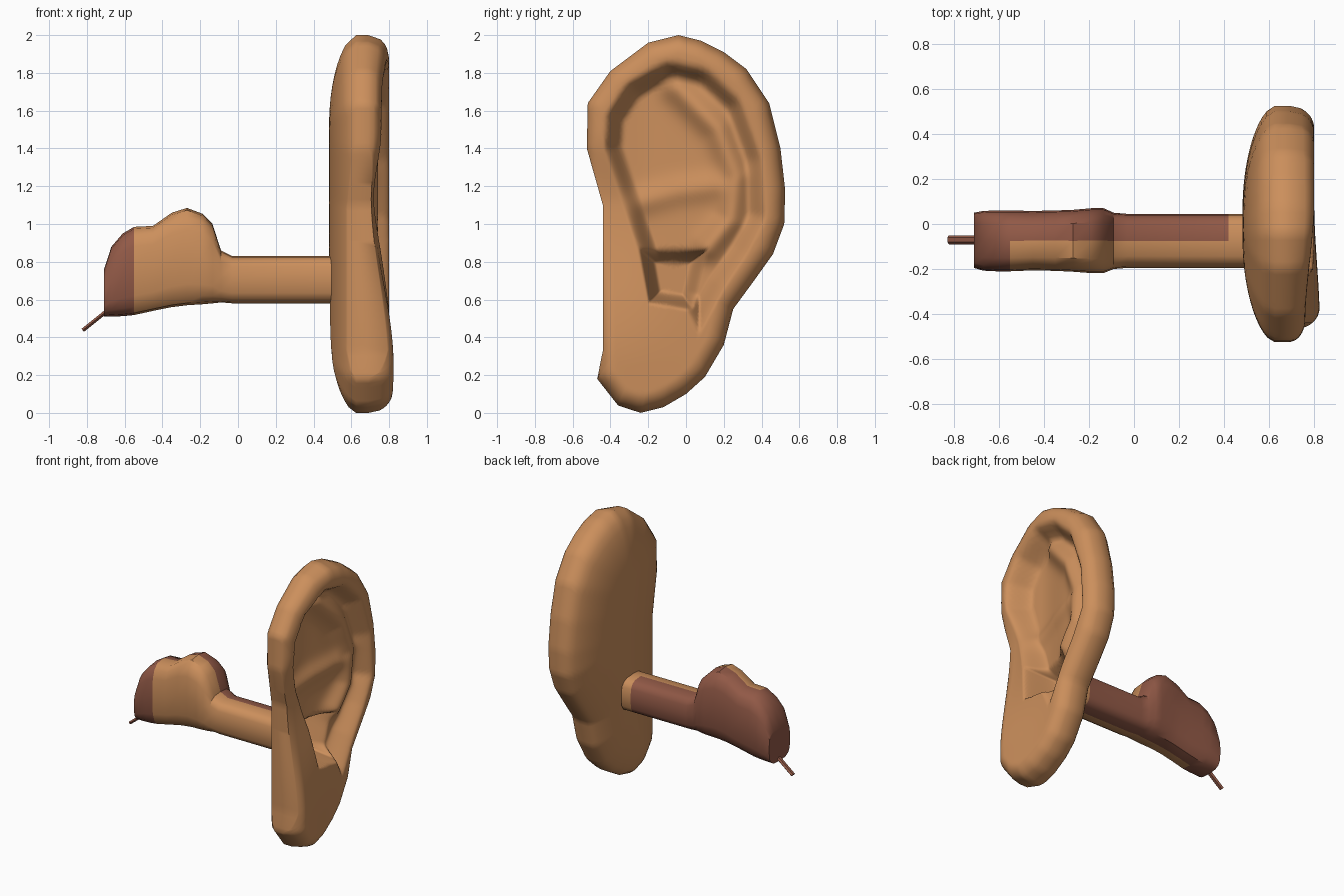
import bpy, bmesh, math
from mathutils import Vector

if "Cube" in bpy.data.objects:
    bpy.data.objects.remove(bpy.data.objects["Cube"])


def material(name, rgb):
    m = bpy.data.materials.new(name)
    m.diffuse_color = (*rgb, 1)
    m.use_nodes = True
    m.node_tree.nodes["Principled BSDF"].inputs["Base Color"].default_value = m.diffuse_color
    return m


TAN = material("tan_skin", (0.60, 0.275, 0.107))
BROWN = material("brown_tissue", (0.285, 0.10, 0.062))


def finish(bm, name, mats, rule=None, angle=35):
    bmesh.ops.recalc_face_normals(bm, faces=bm.faces)
    for f in bm.faces:
        f.material_index = rule(f.calc_center_median()) if rule else 0
    me = bpy.data.meshes.new(name)
    bm.to_mesh(me)
    bm.free()
    ob = bpy.data.objects.new(name, me)
    bpy.context.collection.objects.link(ob)
    for m in mats:
        me.materials.append(m)
    bpy.ops.object.select_all(action='DESELECT')
    ob.select_set(True)
    bpy.context.view_layer.objects.active = ob
    bpy.ops.object.shade_smooth_by_angle(angle=math.radians(angle))
    return ob


def step(a, b, t):
    t = max(0.0, min(1.0, (t - a) / (b - a)))
    return t * t * (3 - 2 * t)


def line_dist(pts, y, z, closed=True):
    best = 9.0
    for i in range(len(pts) if closed else len(pts) - 1):
        (ay, az), (by, bz) = pts[i], pts[(i + 1) % len(pts)]
        dy, dz = by - ay, bz - az
        t = max(0, min(1, ((y - ay) * dy + (z - az) * dz) / (dy * dy + dz * dz)))
        best = min(best, math.hypot(y - ay - t * dy, z - az - t * dz))
    return best


def depth_inside(pts, y, z):
    inside = False
    for i, (ay, az) in enumerate(pts):
        by, bz = pts[i - 1]
        if (az > z) != (bz > z) and y < (by - ay) * (z - az) / (bz - az) + ay:
            inside = not inside
    return line_dist(pts, y, z) if inside else 0.0


# Ear contours in (y, z): silhouette, bowl inside the rim, canal opening, inner fold
OUTLINE = [(-.04, 2), (.08, 1.97), (.2, 1.91), (.32, 1.82), (.44, 1.64), (.5, 1.4),
           (.525, 1.18), (.52, 1), (.46, .84), (.36, .7), (.25, .55), (.2, .36),
           (.1, .19), (0, .1), (-.12, .03), (-.24, 0), (-.36, .04), (-.47, .18),
           (-.44, .33), (-.44, .7), (-.44, 1.1), (-.525, 1.4), (-.52, 1.64),
           (-.4, 1.81), (-.2, 1.96)]
# Rounding follows a slightly wider line at the flat cut beside the cheek
ROUNDING = [(-.475, z) if y == -.44 else (y, z) for y, z in OUTLINE]
BOWL = [(-.44, 1.4), (-.43, 1.58), (-.32, 1.75), (-.1, 1.87), (.12, 1.83), (.3, 1.66),
        (.41, 1.35), (.43, 1.03), (.33, .84), (.21, .66), (.07, .4), (0, .54),
        (-.2, .58), (-.26, .86)]
CANAL = [(-.25, .87), (.12, .87), (.04, .54), (-.2, .58)]
FOLD = [(-.05, 1.72), (.17, 1.5), (.27, 1.25), (.24, 1.02), (.12, .88)]
CRUS = [(-.3, 1.1), (-.05, 1.17), (.15, 1.2)]


def ear_front(y, z):
    d = min(1, line_dist(ROUNDING, y, z) / .1)
    # rim is high at the top, dips beside the bowl and swells again at the lobe
    low = .71 + .115 * step(1.15, .25, z) + .05 * step(1.1, 1.5, z)
    rim = low + (.8 - low) * step(-.45, .1, y)
    edge = .69
    x = edge + (rim - edge) * math.sqrt(1 - (1 - d) ** 2)
    floor = .60 + .08 * step(-.25, .2, y)
    floor += .06 * math.exp(-(line_dist(FOLD, y, z, False) / .07) ** 2)
    floor += .03 * math.exp(-(line_dist(CRUS, y, z, False) / .07) ** 2)
    x += (floor - x) * step(0, .11, depth_inside(BOWL, y, z))
    return x + (.508 - x) * step(0, .08, depth_inside(CANAL, y, z))


def ear_back(y, z):
    d = min(1, line_dist(ROUNDING, y, z) / .46)
    return .625 - .143 * (1 - (1 - d) ** 2) ** .6


# Outer ear: rings shrinking from the silhouette to the canal centre, front and back
CY, CZ = -.07, .71
loop = []
for i, a in enumerate(OUTLINE):
    b = OUTLINE[(i + 1) % len(OUTLINE)]
    n = max(1, round(math.dist(a, b) / .03))
    loop += [(a[0] + (b[0] - a[0]) * k / n, a[1] + (b[1] - a[1]) * k / n) for k in range(n)]

bm = bmesh.new()


def ear_side(height, rings):
    rows = []
    for r in range(rings):
        s = 1 - (r / rings)
        row = []
        for y, z in loop:
            py, pz = CY + (y - CY) * s, CZ + (z - CZ) * s
            row.append(bm.verts.new((height(py, pz), py, pz)))
        rows.append(row)
    n = len(loop)
    for a, b in zip(rows, rows[1:]):
        for i in range(n):
            bm.faces.new((a[i], a[(i + 1) % n], b[(i + 1) % n], b[i]))
    tip = bm.verts.new((height(CY, CZ), CY, CZ))
    for i in range(n):
        bm.faces.new((rows[-1][i], rows[-1][(i + 1) % n], tip))
    return rows[0]


front = ear_side(ear_front, 56)
back = ear_side(ear_back, 24)
for i in range(len(loop)):
    j = (i + 1) % len(loop)
    bm.faces.new((front[i], front[j], back[j], back[i]))
finish(bm, "outer_ear", [TAN], angle=70)

# Ear canal and inner ear: one loft of rounded sections (x, z low, z high, y low, y high)
STATIONS = [(.495, .58, .83, -.195, .045), (.42, .58, .83, -.195, .045),
            (-.03, .58, .83, -.195, .045), (-.09, .585, .86, -.2, .05),
            (-.135, .58, 1.0, -.218, .07), (-.19, .575, 1.055, -.218, .07),
            (-.27, .57, 1.085, -.212, .063), (-.35, .56, 1.06, -.208, .06),
            (-.45, .54, .99, -.206, .058), (-.55, .518, .985, -.21, .06),
            (-.61, .512, .95, -.21, .06), (-.67, .51, .88, -.207, .058),
            (-.71, .51, .76, -.195, .05)]
SIDES = 16
bm = bmesh.new()
rows = []
for x, z0, z1, y0, y1 in STATIONS:
    row = []
    for k in range(SIDES):
        t = 2 * math.pi * k / SIDES
        c, s = math.cos(t), math.sin(t)
        c = math.copysign(abs(c) ** .6, c) if abs(c) > 1e-6 else 0
        s = math.copysign(abs(s) ** .6, s) if abs(s) > 1e-6 else 0
        row.append(bm.verts.new((x, (y0 + y1) / 2 + c * (y1 - y0) / 2,
                                 (z0 + z1) / 2 + s * (z1 - z0) / 2)))
    rows.append(row)
for a, b in zip(rows, rows[1:]):
    for k in range(SIDES):
        j = (k + 1) % SIDES
        bm.faces.new((a[k], a[j], b[j], b[k]))
bm.faces.new(rows[0])
bm.faces.new(rows[-1])
# Rear half and inner end are brown, front half stays tan
finish(bm, "canal_and_inner_ear", [TAN, BROWN],
       lambda c: int(c.x < -.55 or (c.x < .42 and c.y > -.077)))

# Nerve: short thin rod leaving the inner end
p, q = Vector((-.70, -.07, .535)), Vector((-.822, -.07, .437))
bm = bmesh.new()
bmesh.ops.create_cone(bm, cap_ends=True, segments=6, radius1=.02, radius2=.02,
                      depth=(q - p).length)
bmesh.ops.scale(bm, vec=(.6, 1, 1), verts=bm.verts)
bmesh.ops.rotate(bm, cent=(0, 0, 0), verts=bm.verts,
                 matrix=Vector((0, 0, 1)).rotation_difference((p - q).normalized()).to_matrix())
bmesh.ops.translate(bm, vec=(p + q) / 2, verts=bm.verts)
finish(bm, "nerve", [BROWN])
